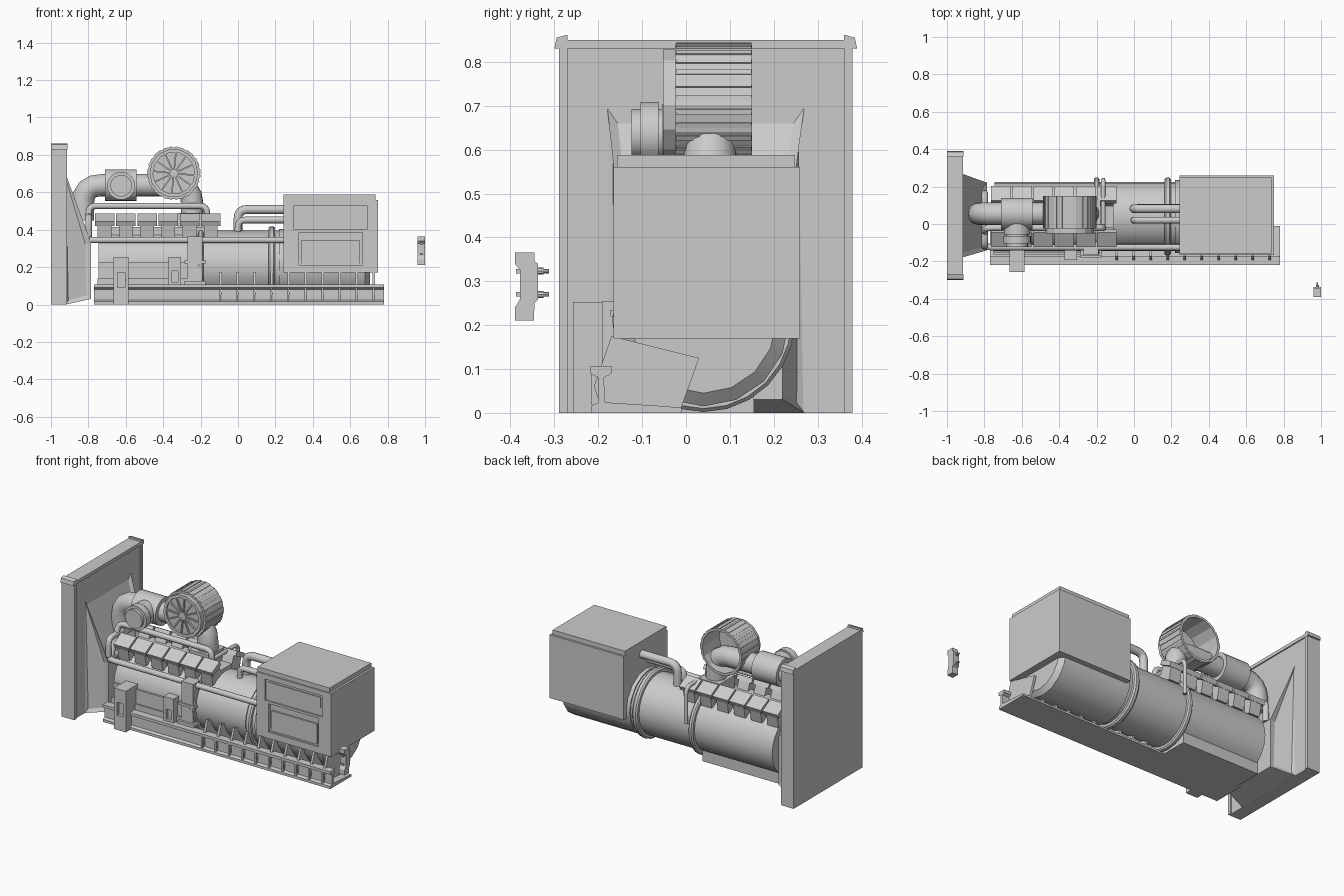
import bpy, bmesh
from math import pi, sin, cos
from mathutils import Vector

if "Cube" in bpy.data.objects:
    bpy.data.objects.remove(bpy.data.objects["Cube"])

CY, CZ = 0.04, 0.21          # barrel axis


def finish(name, bm, smooth=False):
    bmesh.ops.recalc_face_normals(bm, faces=bm.faces)
    me = bpy.data.meshes.new(name)
    bm.to_mesh(me)
    bm.free()
    ob = bpy.data.objects.new(name, me)
    bpy.context.collection.objects.link(ob)
    if smooth:
        bpy.ops.object.select_all(action='DESELECT')
        bpy.context.view_layer.objects.active = ob
        ob.select_set(True)
        bpy.ops.object.shade_smooth_by_angle(angle=0.6)
    return ob


def to3(axis, t, u, v):
    return {'x': (t, u, v), 'y': (u, t, v), 'z': (u, v, t)}[axis]


def loft(name, rings, smooth=False, caps=True):
    """Skin a list of equal-length closed rings of points."""
    bm = bmesh.new()
    vs = [[bm.verts.new(p) for p in r] for r in rings]
    for a, b in zip(vs, vs[1:]):
        for i in range(len(a)):
            j = (i + 1) % len(a)
            bm.faces.new((a[i], a[j], b[j], b[i]))
    if caps:
        bm.faces.new(vs[0])
        bm.faces.new(vs[-1])
    return finish(name, bm, smooth)


def prism(name, prof, axis, a, b):
    return loft(name, [[to3(axis, t, *p) for p in prof] for t in (a, b)])


def box(name, x, y, z):
    return prism(name, [(x[0], y[0]), (x[1], y[0]), (x[1], y[1]), (x[0], y[1])], 'z', *z)


def lathe(name, axis, c, steps, n=20, smooth=True, caps=True):
    """steps: (position along axis, radius); c: centre in the other two axes."""
    rings = [[to3(axis, t, c[0] + r * cos(2 * pi * i / n), c[1] + r * sin(2 * pi * i / n))
              for i in range(n)] for t, r in steps]
    return loft(name, rings, smooth, caps)


def pipe(name, pts, r, bend=0.04, n=12):
    """Tube along a path with rounded corners."""
    P = [Vector(p) for p in pts]
    path = [P[0]]
    for a, b, c in zip(P, P[1:], P[2:]):
        p, q = b + (a - b).normalized() * bend, b + (c - b).normalized() * bend
        path += [p * (1 - t) ** 2 + b * 2 * t * (1 - t) + q * t * t for t in (0, .25, .5, .75, 1)]
    path.append(P[-1])
    rings, side = [], None
    for i, p in enumerate(path):
        d = (path[min(i + 1, len(path) - 1)] - path[max(i - 1, 0)]).normalized()
        side = (side - d * side.dot(d)).normalized() if side else d.orthogonal().normalized()
        up = d.cross(side)
        rings.append([p + (side * cos(2 * pi * k / n) + up * sin(2 * pi * k / n)) * r for k in range(n)])
    return loft(name, rings, True)


def cut(ob, x, y, z):
    """Recess a box-shaped pocket."""
    c = box("pocket_cutter", x, y, z)
    c.hide_render = True
    m = ob.modifiers.new("pocket", 'BOOLEAN')
    m.operation, m.object, m.solver = 'DIFFERENCE', c, 'EXACT'
    bpy.context.view_layer.objects.active = ob
    bpy.ops.object.modifier_apply(modifier=m.name)
    bpy.data.objects.remove(c)


# radiator with raised border and corner caps
rad = box("radiator", (-1, -0.913), (-0.29, 0.38), (0, 0.85))
cut(rad, (-0.92, -0.9), (-0.27, 0.36), (-0.1, 0.83))
cap = [(-0.3, 0.83), (-0.295, 0.855), (-0.27, 0.862), (-0.27, 0.83)]
for s, nm in ((1, "front"), (-1, "back")):
    prism("radiator_cap_" + nm, [(0.045 + s * (y - 0.045), z) for y, z in cap], 'x', -1, -0.912)

# tapered fan shroud with inset panels
def rect(x, y0, y1, z0, z1):
    return [(x, y0, z0), (x, y1, z0), (x, y1, z1), (x, y0, z1)]

shroud = loft("fan_shroud", [rect(-0.922, -0.18, 0.27, 0, 0.70), rect(-0.785, -0.14, 0.22, 0.03, 0.33)])
bm = bmesh.new()
bm.from_mesh(shroud.data)
faces = [f for f in bm.faces if abs(f.normal.x) < 0.99 and f.normal.z > -0.5]
bmesh.ops.inset_individual(bm, faces=faces, thickness=0.03, depth=-0.012)
bm.to_mesh(shroud.data)
bm.free()

# engine and generator barrel
lathe("engine_barrel", 'x', (CY, CZ), [(-0.745, 0.185), (0.25, 0.185)], 24)
lathe("generator_barrel", 'x', (CY, CZ), [(0.22, 0.195), (0.68, 0.195), (0.705, 0.165)], 16)
for x, w in ((-0.2, 0.03), (0.18, 0.035)):
    lathe("barrel_flange", 'x', (CY, CZ), [(x - w / 2, 0.2), (x - w / 4, 0.208), (x + w / 4, 0.208), (x + w / 2, 0.2)], 24)
box("oil_pan", (-0.75, -0.22), (-0.165, 0.155), (0, 0.14))
box("engine_block_side", (-0.745, -0.26), (-0.155, 0), (0.11, 0.225))
box("engine_valley", (-0.74, -0.11), (-0.05, 0.13), (0.3, 0.415))

# base rail, ribs and generator mounting fins
rail = [(-0.215, 0), (-0.01, 0), (-0.01, 0.012), (-0.06, 0.016), (-0.185, 0.024), (-0.187, 0.08),
        (-0.17, 0.09), (-0.17, 0.107), (-0.218, 0.107), (-0.218, 0.09), (-0.2, 0.08), (-0.2, 0.024), (-0.215, 0.016)]
prism("base_rail", rail, 'x', -0.77, 0.78)
fin = [(-0.17, 0.175), (0.03, 0.125), (-0.015, 0.0), (-0.19, 0.0), (-0.21, 0.06)]
for i in range(10):
    x = -0.1 + i * 0.091
    prism("mount_fin", fin, 'x', x, x + 0.014)
    box("rail_rib", (x, x + 0.01), (-0.215, -0.19), (0.018, 0.09))

# generator control cabinet
cab = box("control_cabinet", (0.243, 0.748), (-0.165, 0.26), (0.17, 0.56))
cut(cab, (0.30, 0.69), (-0.2, -0.155), (0.40, 0.53))
cut(cab, (0.325, 0.665), (-0.2, -0.15), (0.21, 0.385))
box("cabinet_upper_panel", (0.315, 0.675), (-0.161, -0.15), (0.45, 0.515))
box("cabinet_lower_panel", (0.34, 0.65), (-0.161, -0.145), (0.22, 0.345))
box("cabinet_lid", (0.243, 0.735), (-0.157, 0.248), (0.56, 0.588))

# cylinder heads, six on each bank
cover = [(-0.045, 0.487), (-0.122, 0.445), (-0.11, 0.42), (-0.03, 0.462)]
neck = [(-0.035, 0.46), (-0.105, 0.423), (-0.09, 0.35), (0.0, 0.37)]
for s in (1, -1):
    for i in range(6):
        x = -0.765 + i * 0.1135
        for nm, prof, m in (("head_cover", cover, 0), ("cylinder_head", neck, 0.015)):
            prism(nm, [(CY + s * (y - CY), z) for y, z in prof], 'x', x + m, x + 0.104 - m)

# brackets on the front side
br = box("front_bracket", (-0.665, -0.585), (-0.257, -0.14), (0, 0.253))
cut(br, (-0.645, -0.605), (-0.3, -0.235), (0.09, 0.17))
br = box("small_bracket", (-0.372, -0.305), (-0.192, -0.13), (0.107, 0.255))
cut(br, (-0.355, -0.322), (-0.22, -0.175), (0.12, 0.18))
box("flywheel_column", (-0.27, -0.19), (-0.165, -0.05), (0.1, 0.365))
box("flywheel_column_plate", (-0.285, -0.175), (-0.172, -0.1), (0.22, 0.235))
box("flywheel_column_foot", (-0.285, -0.175), (-0.18, -0.1), (0.105, 0.125))

# large air duct with elbows at both ends
pipe("air_duct", [(-0.83, 0.055, 0.45), (-0.83, 0.055, 0.638), (-0.245, 0.055, 0.638), (-0.245, 0.055, 0.40)], 0.06, 0.1, 16)
lathe("duct_drum", 'x', (0.055, 0.638), [(-0.712, 0.085), (-0.542, 0.085)], 20)
box("duct_stand", (-0.32, -0.18), (-0.02, 0.13), (0.40, 0.49))

# turbocharger facing the front
lathe("turbocharger", 'y', (-0.625, 0.635),
      [(0.03, 0.07), (-0.055, 0.07), (-0.055, 0.058), (-0.063, 0.058), (-0.063, 0.075), (-0.104, 0.075), (-0.104, 0.058), (-0.124, 0.058)], 18)

# air filter: open drum, spoked front disc, ribs round the rim
FX, FZ = -0.343, 0.702
lathe("filter_drum", 'y', (FX, FZ), [(0.15, 0.142), (-0.025, 0.142), (-0.025, 0.128), (0.15, 0.128), (0.15, 0.142)], 14, False, False)
lathe("filter_front_disc", 'y', (FX, FZ), [(-0.042, 0.13), (-0.015, 0.13)], 14, False)
lathe("filter_front_ring", 'y', (FX, FZ), [(-0.052, 0.13), (-0.02, 0.13), (-0.02, 0.112), (-0.052, 0.112), (-0.052, 0.13)], 14, False, False)
lathe("filter_hub", 'y', (FX, FZ), [(-0.052, 0.022), (-0.03, 0.022)], 12)
for i in range(12):
    a = 2 * pi * i / 12 + 0.1
    sp = box("filter_spoke", (0.015, 0.118), (-0.051, -0.035), (-0.004, 0.004))
    sp.rotation_euler[1] = a
    sp.location = (FX, 0, FZ)
for i in range(28):
    a = 2 * pi * (i + 0.5) / 28
    rb = box("filter_rim_rib", (0.132, 0.1425), (-0.023, 0.149), (-0.006, 0.006))
    rb.rotation_euler[1] = a
    rb.location = (FX, 0, FZ)

# coolant and oil pipes
pipe("lower_side_pipe", [(-0.80, 0.0, 0.345), (-0.80, -0.125, 0.345), (0.26, -0.125, 0.345)], 0.017)
pipe("upper_side_pipe", [(-0.798, -0.1, 0.34), (-0.798, -0.02, 0.527), (-0.165, -0.02, 0.527), (-0.165, -0.02, 0.40)], 0.017)
pipe("front_cross_pipe", [(-0.798, -0.12, 0.36), (-0.798, -0.12, 0.47), (-0.798, 0.165, 0.47), (-0.798, 0.165, 0.34)], 0.017)
pipe("rear_cross_pipe", [(-0.165, -0.02, 0.47), (-0.165, 0.235, 0.47), (-0.165, 0.235, 0.25)], 0.012)
pipe("cabinet_pipe_high", [(0.0, 0.082, 0.36), (0.0, 0.082, 0.508), (0.26, 0.082, 0.508)], 0.024, 0.05)
pipe("cabinet_pipe_low", [(0.0, 0.02, 0.36), (0.0, 0.02, 0.452), (0.26, 0.02, 0.452)], 0.018, 0.04)

# detached switch unit with two prongs
prof = [(-0.39, 0.21), (-0.347, 0.21), (-0.345, 0.25), (-0.337, 0.258), (-0.337, 0.34), (-0.345, 0.345), (-0.345, 0.365),
        (-0.39, 0.365), (-0.39, 0.34), (-0.378, 0.325), (-0.378, 0.26), (-0.39, 0.24)]
prism("switch_unit", prof, 'x', 0.96, 1.0)
for z in (0.27, 0.323):
    lathe("switch_prong", 'y', (0.98, z), [(-0.34, 0.008), (-0.325, 0.008), (-0.325, 0.005), (-0.312, 0.005)], 8)
    box("switch_button", (0.972, 0.988), (-0.387, -0.375), (z - 0.005, z + 0.005))
